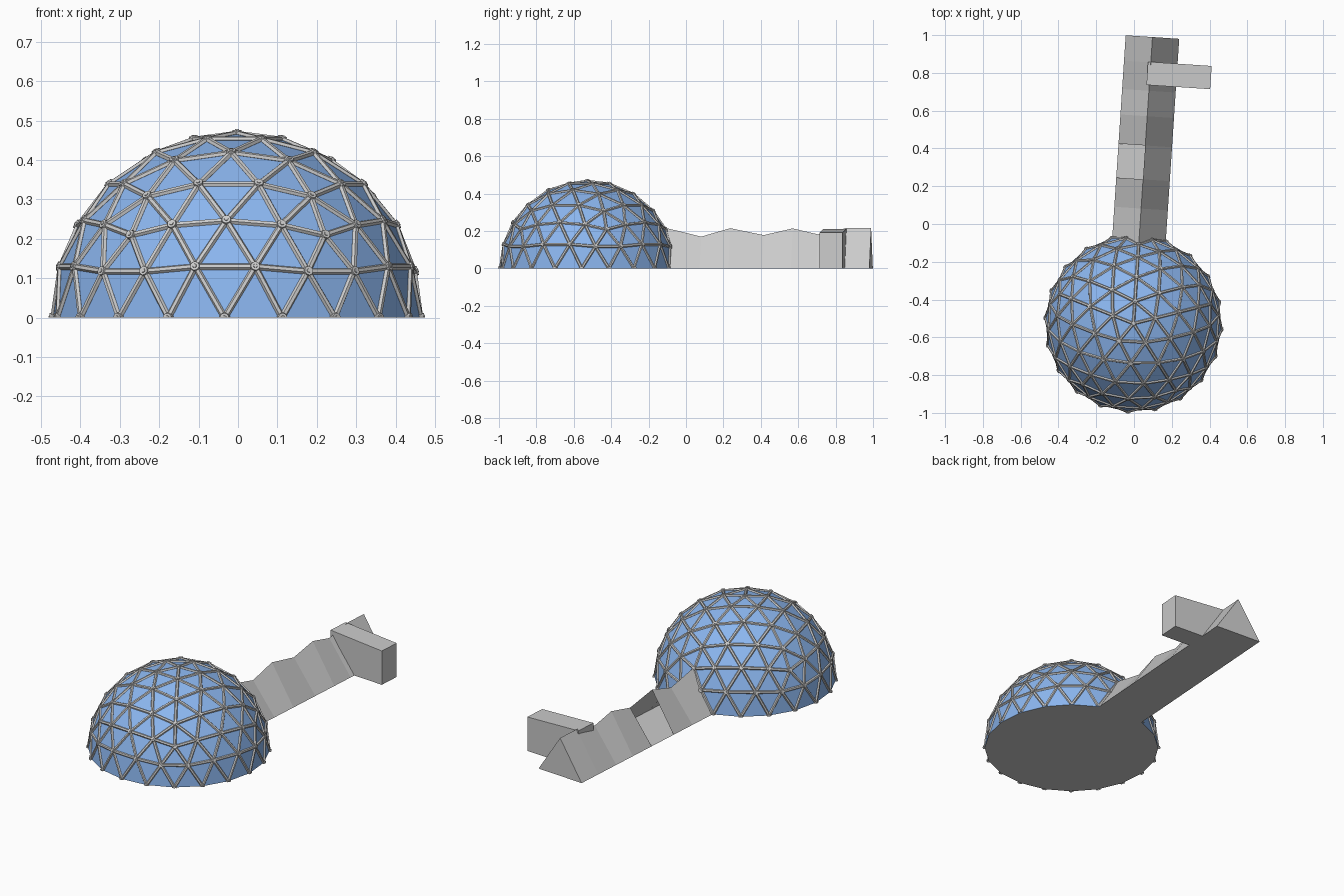
import bpy, bmesh
from math import radians
from mathutils import Matrix, Vector

if "Cube" in bpy.data.objects:
    bpy.data.objects.remove(bpy.data.objects["Cube"])

CENTRE = Vector((-0.003, -0.527, 0))
R = 0.467
TURN = Matrix.Translation(CENTRE) @ Matrix.Rotation(radians(-3.8), 4, 'Z')

glass = bpy.data.materials.new("blue_glass")
glass.diffuse_color = (0.26, 0.47, 0.87, 0.93)
glass.use_nodes = True
glass.node_tree.nodes["Principled BSDF"].inputs["Base Color"].default_value = glass.diffuse_color


def finish(name, bm, mat=None, recalc=True):
    if recalc:
        bmesh.ops.recalc_face_normals(bm, faces=bm.faces)
    me = bpy.data.meshes.new(name)
    bm.to_mesh(me)
    bm.free()
    ob = bpy.data.objects.new(name, me)
    ob.matrix_world = TURN
    bpy.context.collection.objects.link(ob)
    if mat:
        me.materials.append(mat)
    return ob


def cut_below_ground(bm):
    bmesh.ops.bisect_plane(bm, geom=bm.verts[:] + bm.edges[:] + bm.faces[:],
                           plane_co=(0, 0, 0), plane_no=(0, 0, 1), clear_inner=True)


def rod(bm, a, b, up, width, depth):
    """Six-sided chamfered bar from a to b whose flat top faces up."""
    d = (b - a).normalized()
    side = d.cross(up).normalized()
    up = side.cross(d)
    profile = [(-1, 0), (-.5, 1), (.5, 1), (1, 0), (.5, -1), (-.5, -1)]
    rings = [[bm.verts.new(p + side * x * width + up * y * depth) for x, y in profile]
             for p in (a, b)]
    for i in range(6):
        j = (i + 1) % 6
        bm.faces.new((rings[0][i], rings[0][j], rings[1][j], rings[1][i]))
    bm.faces.new(rings[0])
    bm.faces.new(rings[1])


def disc(bm, centre, normal, radius, depth):
    bmesh.ops.create_cone(bm, cap_ends=True, segments=10, radius1=radius,
                          radius2=radius * 0.8, depth=depth,
                          matrix=Matrix.Translation(centre) @
                          normal.to_track_quat('Z', 'Y').to_matrix().to_4x4())


# Glass panes: upper half of a geodesic sphere
panes = bmesh.new()
bmesh.ops.create_icosphere(panes, subdivisions=3, radius=R,
                           matrix=Matrix.Rotation(radians(18), 4, 'Z'))
bmesh.ops.delete(panes, geom=[v for v in panes.verts if v.co.z < -0.01], context='VERTS')
nodes = [v.co.copy() for v in panes.verts]
edges = [(e.verts[0].co.copy(), e.verts[1].co.copy()) for e in panes.edges
         if not e.is_boundary]
rim = [e for e in panes.edges if e.is_boundary]

# Floor disc follows the rim of the panes
floor = bmesh.new()
rim_verts = sorted({v for e in rim for v in e.verts},
                   key=lambda v: Vector((1, 0)).angle_signed(v.co.xy))
floor.faces.new([floor.verts.new((v.co.x, v.co.y, 0)) for v in rim_verts])
finish("dome_floor", floor)
finish("dome_panes", panes, glass)

# Frame bars along every pane edge
bars = bmesh.new()
for a, b in edges:
    d = (b - a).normalized() * 0.011
    rod(bars, a + d, b - d, (a + b).normalized(), 0.0082, 0.0068)
cut_below_ground(bars)
finish("dome_struts", bars)

# Round hubs with a small bolt head
hubs = bmesh.new()
for p in nodes:
    n = p.normalized()
    disc(hubs, p + n * 0.001, n, 0.0145, 0.016)
    disc(hubs, p + n * 0.009, n, 0.006, 0.004)
cut_below_ground(hubs)
finish("dome_hubs", hubs)

# Triangular tunnel with a wavy ridge: (distance from dome centre, ridge height)
ridge = [(0.43, .214), (0.61, .17), (0.765, .215), (0.945, .178),
         (1.10, .214), (1.235, .182), (1.385, .215), (1.52, .215)]
W = 0.142
OPEN_BAY = 2
tunnel = bmesh.new()
rings = [[tunnel.verts.new(c) for c in ((-W, s, 0), (0, s, z), (W, s, 0))] for s, z in ridge]
for i, (p, q) in enumerate(zip(rings, rings[1:])):
    for k in range(3):
        if i == OPEN_BAY and k == 0:
            continue  # missing panel on the left slope
        m = (k + 1) % 3
        tunnel.faces.new((p[k], p[m], q[m], q[k]))
tunnel.faces.new(rings[-1])
finish("tunnel", tunnel)

# Side passage with a gently sloping roof
side = bmesh.new()
bmesh.ops.create_cube(side, size=1)
for v in side.verts:
    outer = v.co.x > 0
    v.co = Vector((0.323 if outer else -0.015,
                   1.388 if v.co.y > 0 else 1.265,
                   (0.192 if outer else 0.212) if v.co.z > 0 else 0))
finish("side_passage", side)
